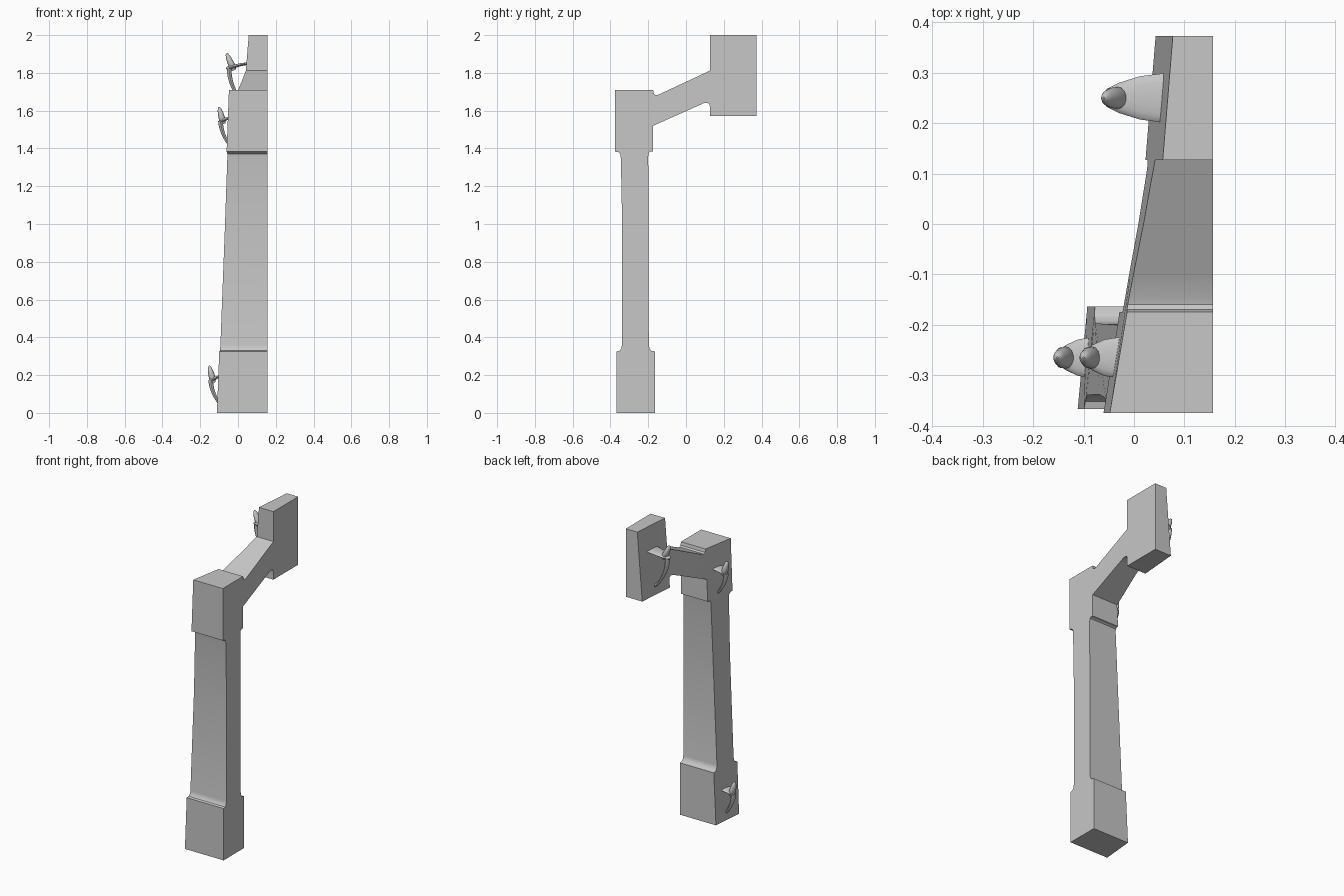
import bpy
import bmesh
import math
from mathutils import Vector

cube = bpy.data.objects.get("Cube")
if cube:
    bpy.data.objects.remove(cube, do_unlink=True)

GREY = (0.57, 0.57, 0.57, 1)
grey = bpy.data.materials.new("plain_grey")
grey.use_nodes = True
grey.diffuse_color = GREY
grey.node_tree.nodes["Principled BSDF"].inputs["Base Color"].default_value = GREY


def finish(name, bm):
    bmesh.ops.recalc_face_normals(bm, faces=bm.faces)
    mesh = bpy.data.meshes.new(name)
    bm.to_mesh(mesh)
    bm.free()
    mesh.materials.append(grey)
    obj = bpy.data.objects.new(name, mesh)
    bpy.context.collection.objects.link(obj)
    bpy.ops.object.select_all(action="DESELECT")
    obj.select_set(True)
    bpy.context.view_layer.objects.active = obj
    bpy.ops.object.shade_smooth_by_angle(angle=math.radians(35))
    return obj


# Curved inner side: x of the surface at a given depth and height
BEND = [(-0.375, -0.048), (-0.17, -0.013), (0.0, 0.016), (0.13, 0.034), (0.375, 0.054)]


def side_x(y, z):
    y = min(max(y, BEND[0][0]), BEND[-1][0])
    for (y0, x0), (y1, x1) in zip(BEND, BEND[1:]):
        if y <= y1:
            base = x0 + (x1 - x0) * (y - y0) / (y1 - y0)
            break
    slope = 0.038 + 0.042 * min(max((y + 0.25) / 0.38, 0), 1)
    return base + slope * (z - 1.71)


# Post, arm and head as one outline with filleted steps
FLAT = 0.157
profile = [
    (-0.367, 0), (-0.164, 0), (-0.164, 0.325), (-0.182, 0.329), (-0.193, 0.34), (-0.197, 0.36),
    (-0.2, 1.36), (-0.197, 1.377), (-0.188, 1.383), (-0.174, 1.383), (-0.174, 1.52),
    (0.1, 1.642), (0.115, 1.641), (0.124, 1.634), (0.127, 1.62), (0.127, 1.573),
    (0.373, 1.573), (0.373, 2), (0.127, 2), (0.127, 1.812), (-0.145, 1.685),
    (-0.16, 1.682), (-0.17, 1.689), (-0.174, 1.709), (-0.375, 1.709), (-0.375, 1.383),
    (-0.358, 1.38), (-0.348, 1.37), (-0.345, 1.35), (-0.338, 1), (-0.339, 0.36),
    (-0.343, 0.34), (-0.352, 0.329), (-0.367, 0.325)]
bm = bmesh.new()
flat = [bm.verts.new((FLAT, y, z)) for y, z in profile]
bent = [bm.verts.new((-0.2, y, z)) for y, z in profile]
bm.faces.new(flat)
bm.faces.new(bent)
for i in range(len(profile)):
    j = (i + 1) % len(profile)
    bm.faces.new((flat[i], flat[j], bent[j], bent[i]))
# Cut the side so that it can follow the bend
cuts = [((0, y, 0), (0, 1, 0)) for y in (-0.17, -0.1, 0.0, 0.07, 0.13, 0.25)]
cuts += [((0, 0, z), (0, 0, 1)) for z in (0.33, 1.38, 1.6)]
for co, no in cuts:
    bmesh.ops.bisect_plane(bm, geom=bm.verts[:] + bm.edges[:] + bm.faces[:],
                           dist=0.0001, plane_co=co, plane_no=no)
for v in bm.verts:
    if v.co.x < FLAT - 0.01:
        v.co.x = side_x(v.co.y, v.co.z)
finish("post_arm_and_head", bm)


# Flattened tube through sections of (x, z, half width, half thickness)
def loft(name, origin, sections, sides=14):
    bm = bmesh.new()
    rings = []
    for i, (x, z, w, t) in enumerate(sections):
        a, b = sections[max(i - 1, 0)], sections[min(i + 1, len(sections) - 1)]
        along = Vector((b[0] - a[0], 0, b[1] - a[1])).normalized()
        across = Vector((-along.z, 0, along.x))
        ring = []
        for k in range(sides):
            ang = 2 * math.pi * k / sides
            p = Vector((x, w * math.cos(ang), z)) + across * t * math.sin(ang)
            ring.append(bm.verts.new(origin + p))
        rings.append(ring)
    for r0, r1 in zip(rings, rings[1:]):
        for k in range(sides):
            n = (k + 1) % sides
            bm.faces.new((r0[k], r0[n], r1[n], r1[k]))
    bm.faces.new(rings[0])
    bm.faces.new(rings[-1])
    return finish(name, bm)


# Hooks: tapering plate, bowed strap below it and an upturned tip
def hook(label, y, z, reach, half, drop):
    base = Vector((side_x(y, z), y, z))
    foot = side_x(y, z - drop) - base.x
    loft(label + "_hook_plate", base, [
        (0.015, 0.012, half, 0.007), (-0.35 * reach, 0.003, 0.86 * half, 0.008),
        (-0.7 * reach, -0.008, 0.6 * half, 0.01), (-0.9 * reach, -0.014, 0.36 * half, 0.01),
        (-0.98 * reach, -0.016, 0.1 * half, 0.004)])
    strap = []
    for i in range(9):
        s = i / 8
        out = 0.84 * reach * math.cos(s * math.pi / 2) ** 0.8
        strap.append((foot * s - out + 0.008 * s, -0.01 - drop * s,
                      0.021 - 0.011 * s, 0.013 - 0.006 * s))
    loft(label + "_hook_strap", base, strap)
    loft(label + "_hook_tip", base, [
        (-0.62 * reach, -0.025, 0.015, 0.012), (-0.72 * reach, 0.0, 0.022, 0.018),
        (-0.82 * reach, 0.025, 0.02, 0.016), (-0.9 * reach, 0.047, 0.015, 0.012),
        (-0.94 * reach, 0.06, 0.008, 0.007), (-0.95 * reach, 0.065, 0.002, 0.002)])


hook("head", 0.25, 1.84, 0.12, 0.05, 0.21)
hook("upper_post", -0.265, 1.555, 0.068, 0.042, 0.14)
hook("lower_post", -0.265, 0.185, 0.068, 0.042, 0.14)
